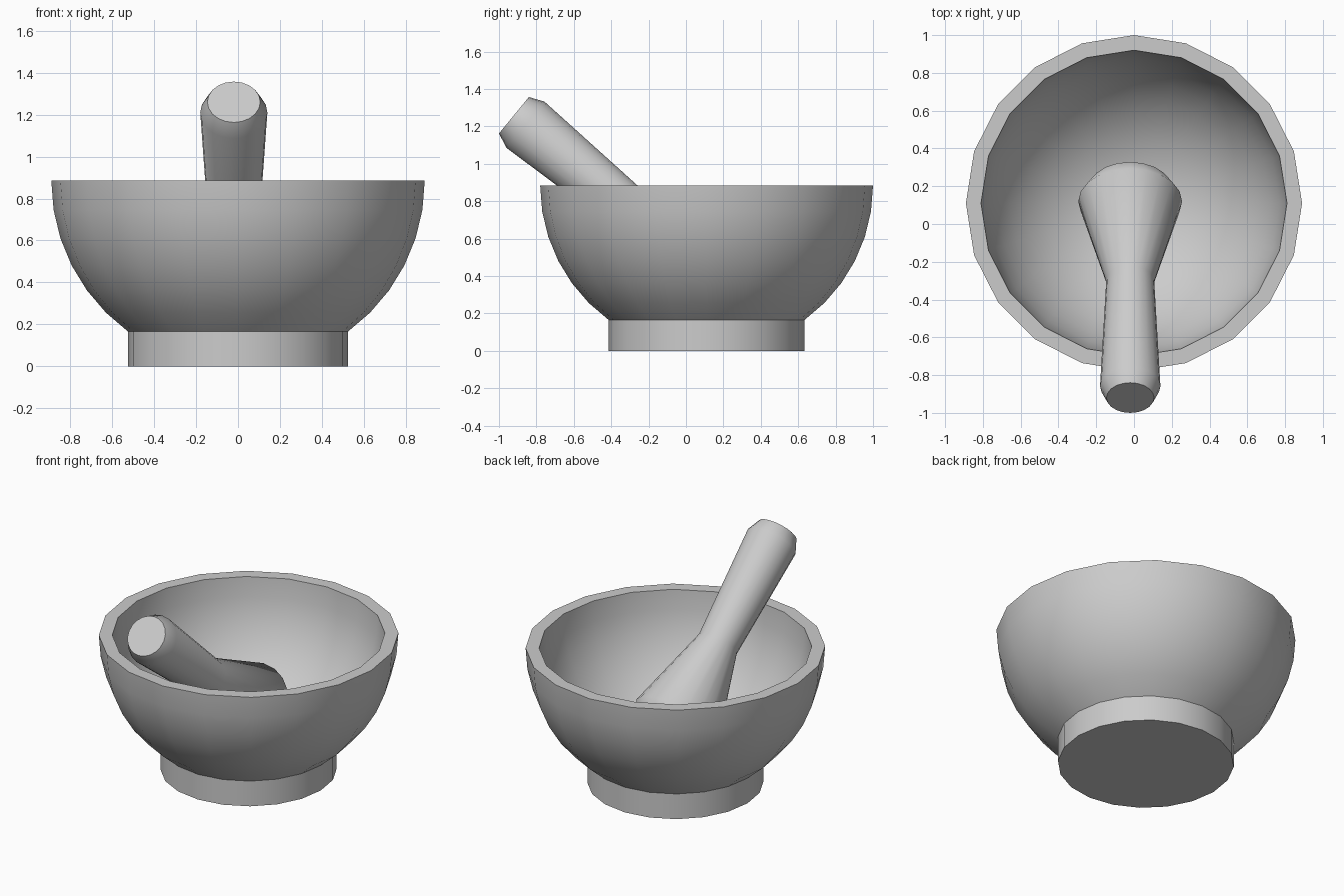
import bpy, bmesh
from math import sin, cos, radians, atan2, pi
from mathutils import Matrix, Vector

cube = bpy.data.objects.get("Cube")
if cube:
    bpy.data.objects.remove(cube, do_unlink=True)

SIDES = 20

stone = bpy.data.materials.new("grey_stone")
stone.use_nodes = True
grey = (0.6, 0.6, 0.6, 1)
stone.diffuse_color = grey
stone.node_tree.nodes["Principled BSDF"].inputs["Base Color"].default_value = grey


def lathe(name, profile, sharp_angle):
    """Revolve (radius, height) points, starting and ending on the axis."""
    bm = bmesh.new()
    verts = [bm.verts.new((r, 0, z)) for r, z in profile]
    edges = [bm.edges.new(pair) for pair in zip(verts, verts[1:])]
    bmesh.ops.spin(bm, geom=verts + edges, cent=(0, 0, 0), axis=(0, 0, 1),
                   angle=2 * pi, steps=SIDES)
    bmesh.ops.remove_doubles(bm, verts=bm.verts, dist=0.0005)
    bmesh.ops.recalc_face_normals(bm, faces=bm.faces)
    mesh = bpy.data.meshes.new(name)
    bm.to_mesh(mesh)
    bm.free()
    mesh.materials.append(stone)
    obj = bpy.data.objects.new(name, mesh)
    bpy.context.collection.objects.link(obj)
    bpy.ops.object.select_all(action="DESELECT")
    obj.select_set(True)
    bpy.context.view_layer.objects.active = obj
    bpy.ops.object.shade_smooth_by_angle(angle=radians(sharp_angle))
    return obj


def arc(radius, start, stop, step):
    """Points on a bowl section, by degrees below the rim."""
    return [(radius * cos(radians(a)), RIM - radius * sin(radians(a)))
            for a in range(start, stop, step)]


# Mortar: foot, outer wall, flat rim and hollow in one closed section
RIM, OUTER, INNER = 0.885, 0.89, 0.81
outer_wall = arc(OUTER, 54, -1, -9)
foot_radius = outer_wall[0][0]
hollow = arc(INNER, 0, 90, 9) + [(0, RIM - INNER)]
mortar = lathe("mortar_bowl", [(0, 0), (foot_radius, 0)] + outer_wall + hollow, 45)
mortar.location = (0, 0.11, 0)

# Pestle: chamfered grip, narrow waist, flared grinding head
pestle = lathe("pestle", [(0, 0), (0.126, 0), (0.16, 0.08), (0.127, 0.8),
                          (0.275, 1.345), (0.22, 1.435), (0, 1.435)], 55)
axis = Vector((0, 0.773, -0.635))
pestle.matrix_world = (Matrix.Translation((-0.02, -0.92, 1.26))
                       @ Matrix.Rotation(-atan2(axis.y, axis.z), 4, "X"))
